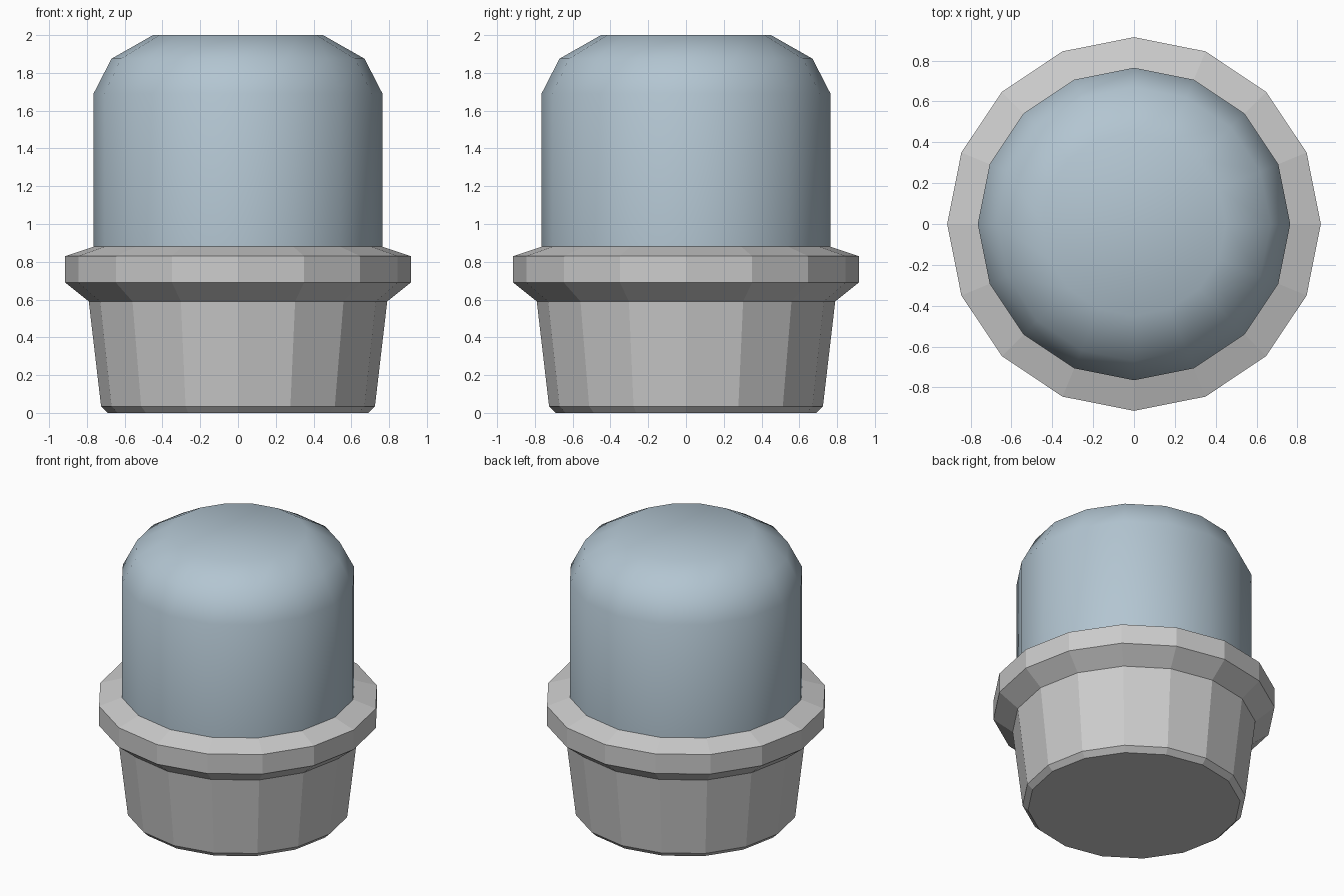
import bpy, bmesh
from math import cos, sin, tau

if "Cube" in bpy.data.objects:
    bpy.data.objects.remove(bpy.data.objects["Cube"])

SIDES = 16


def lathe(name, profile, smooth=False, cap_bottom=False, cap_top=False):
    """Revolve (radius, z) points around the z axis."""
    bm = bmesh.new()
    rings = [[bm.verts.new((r * cos(tau * i / SIDES), r * sin(tau * i / SIDES), z))
              for i in range(SIDES)] for r, z in profile]
    for low, high in zip(rings, rings[1:]):
        for i in range(SIDES):
            j = (i + 1) % SIDES
            bm.faces.new((low[i], low[j], high[j], high[i]))
    if cap_bottom:
        bm.faces.new(rings[0][::-1])
    if cap_top:
        bm.faces.new(rings[-1])
    for f in bm.faces:
        f.smooth = smooth
    mesh = bpy.data.meshes.new(name)
    bm.to_mesh(mesh)
    bm.free()
    obj = bpy.data.objects.new(name, mesh)
    bpy.context.collection.objects.link(obj)
    return obj


# Faceted grey socket with a flared collar
lathe("base_socket", [(0.69, 0), (0.725, 0.035), (0.79, 0.59), (0.915, 0.69),
                      (0.915, 0.83), (0.765, 0.88)], cap_bottom=True)

# Smooth glass dome seated in the collar
dome = lathe("glass_dome", [(0.765, 0.88), (0.765, 1.69), (0.67, 1.875), (0.45, 2.0)],
             smooth=True, cap_top=True)
glass = bpy.data.materials.new("blue_grey_glass")
glass.diffuse_color = (0.45, 0.56, 0.64, 1)
glass.use_nodes = True
glass.node_tree.nodes["Principled BSDF"].inputs["Base Color"].default_value = glass.diffuse_color
dome.data.materials.append(glass)
